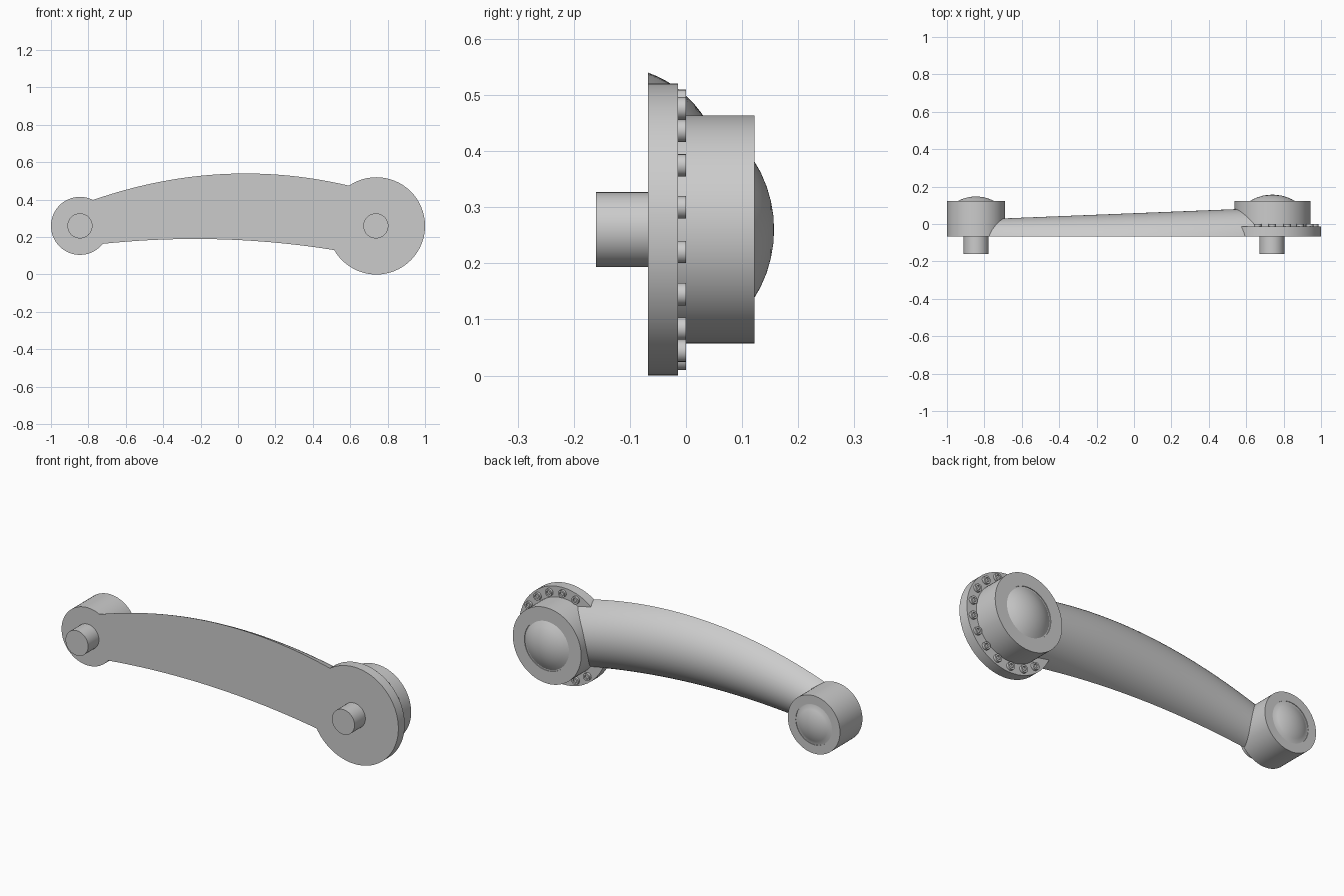
import bpy, bmesh, math

if "Cube" in bpy.data.objects:
    bpy.data.objects.remove(bpy.data.objects["Cube"], do_unlink=True)

grey = bpy.data.materials.new("plain grey")
grey.use_nodes = True
grey.diffuse_color = (0.6, 0.6, 0.6, 1)
grey.node_tree.nodes["Principled BSDF"].inputs["Base Color"].default_value = (0.6, 0.6, 0.6, 1)

FRONT = -0.068
AXIS_Z = 0.26
LARGE_X, SMALL_X = 0.74, -0.845


def finish(name, bm, angle=30):
    bmesh.ops.recalc_face_normals(bm, faces=bm.faces)
    mesh = bpy.data.meshes.new(name)
    bm.to_mesh(mesh)
    bm.free()
    mesh.materials.append(grey)
    obj = bpy.data.objects.new(name, mesh)
    bpy.context.collection.objects.link(obj)
    bpy.ops.object.select_all(action='DESELECT')
    obj.select_set(True)
    bpy.context.view_layer.objects.active = obj
    bpy.ops.object.shade_smooth_by_angle(angle=math.radians(angle))
    return obj


def lathe(name, profile, x, z=AXIS_Z, sides=64):
    """Turn a (radius, y) profile around an axis along y; it starts and ends at radius 0."""
    bm = bmesh.new()
    verts = [bm.verts.new((x + r, y, z)) for r, y in profile]
    edges = [bm.edges.new(pair) for pair in zip(verts, verts[1:])]
    bmesh.ops.spin(bm, geom=verts + edges, cent=(x, 0, z), axis=(0, 1, 0),
                   angle=math.tau, steps=sides)
    bmesh.ops.remove_doubles(bm, verts=bm.verts, dist=0.0001)
    return finish(name, bm)


def cylinder(name, x, radius, y0, y1, sides=64):
    return lathe(name, [(0, y0), (radius, y0), (radius, y1), (0, y1)], x, sides=sides)


def hub(name, x, radius, y0, y1, hole, dome, rise):
    """Boss with a recess that holds a shallow domed cap."""
    sphere = (dome ** 2 + rise ** 2) / (2 * rise)
    centre = y1 + rise - sphere
    base = dome * 1.05
    cap = []
    for i in range(6):
        r = base * (1 - i / 5)
        cap.append((r, centre + math.sqrt(sphere ** 2 - r ** 2)))
    floor = cap[0][1]
    profile = [(0, y0), (radius, y0), (radius, y1), (hole, y1), (hole, floor)] + cap
    return lathe(name, profile, x)


# Curved arm: flat front, circular-segment back, swelling towards the large end
def arm(steps=40, arc=24):
    bm = bmesh.new()
    rings = []
    for i in range(steps + 1):
        x = SMALL_X + (LARGE_X - 0.02 - SMALL_X) * i / steps
        top = 0.54 - 0.213 * (x - 0.04) ** 2
        bottom = 0.19 - 0.107 * (x + 0.23) ** 2
        peak = 0.03 + 0.04 * (x + 0.69)
        half, mid, sag = (top - bottom) / 2, (top + bottom) / 2, peak - FRONT
        radius = (half ** 2 + sag ** 2) / (2 * sag)
        spread = math.acos((radius - sag) / radius)
        ring = []
        for j in range(arc + 1):
            a = spread * (1 - 2 * j / arc)
            ring.append(bm.verts.new((x, peak - radius + radius * math.cos(a),
                                      mid + radius * math.sin(a))))
        rings.append(ring)
    for a, b in zip(rings, rings[1:]):
        for j in range(arc + 1):
            k = (j + 1) % (arc + 1)
            bm.faces.new((a[j], a[k], b[k], b[j]))
    bm.faces.new(rings[0])
    bm.faces.new(rings[-1])
    return finish("curved_arm", bm)


arm()

# Hubs and flange
hub("small_hub", SMALL_X, 0.155, FRONT, 0.122, 0.108, 0.099, 0.025)
hub("large_hub", LARGE_X, 0.203, -0.03, 0.122, 0.134, 0.122, 0.035)
cylinder("flange", LARGE_X, 0.26, FRONT, -0.014)

# Pins on the front
for side, x in (("small", SMALL_X), ("large", LARGE_X - 0.003)):
    cylinder(side + "_pin", x, 0.067, -0.16, FRONT + 0.01, 40)

# Hollow bolts around the flange, leaving out those inside the arm
for n in range(18):
    degrees = 10 + 20 * n
    if 120 < degrees < 220:
        continue
    a = math.radians(degrees)
    lathe("flange_bolt", [(0, -0.02), (0.02, -0.02), (0.02, 0), (0.011, 0),
                          (0.011, -0.009), (0, -0.009)],
          LARGE_X + 0.23 * math.cos(a), AXIS_Z + 0.23 * math.sin(a), 16)
